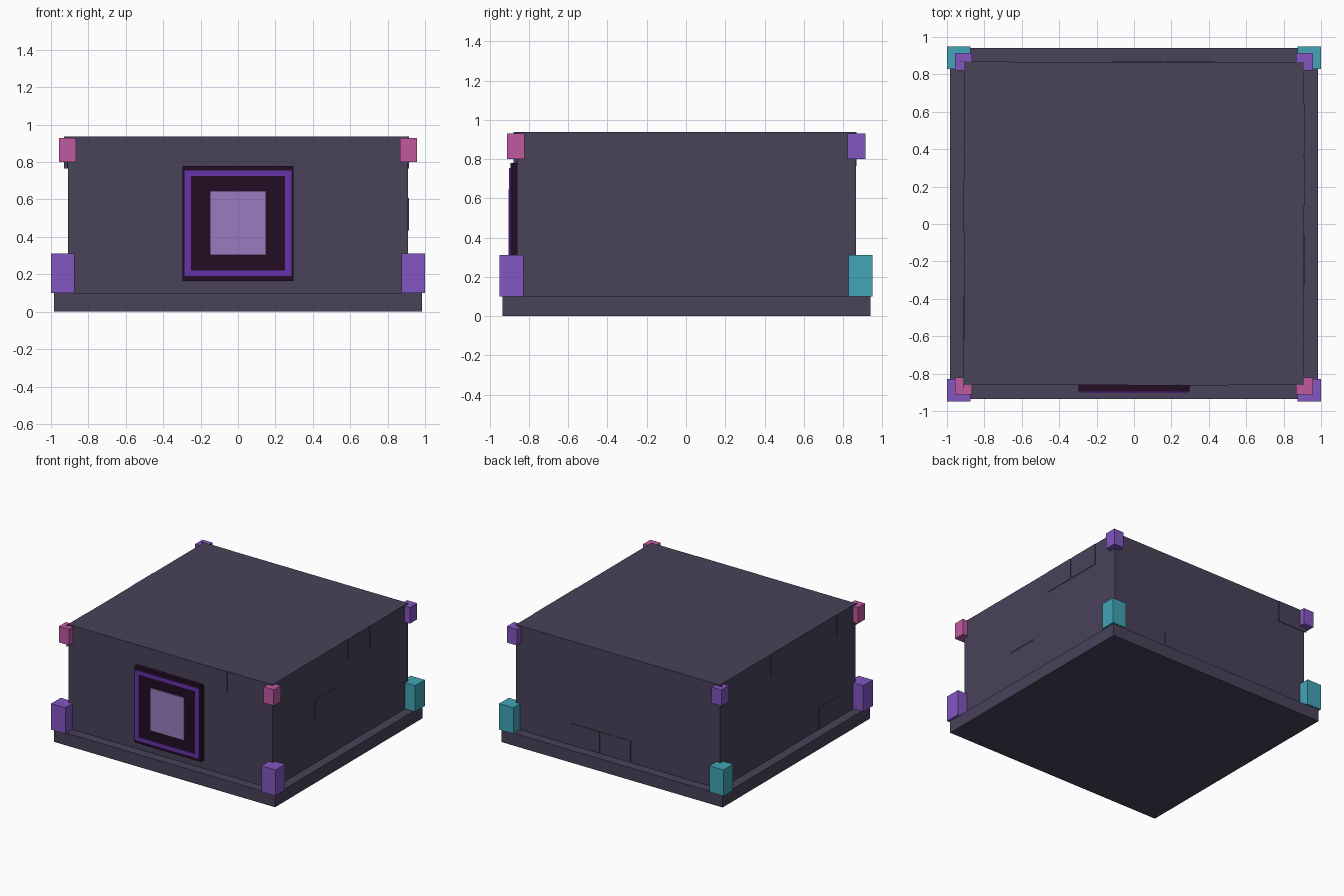
import bpy
import bmesh
from mathutils import Matrix, Vector

cube = bpy.data.objects.get("Cube")
if cube:
    bpy.data.objects.remove(cube, do_unlink=True)


def material(name, hex_code):
    """Flat material from a hex colour, converted to linear."""
    channels = [int(hex_code[i:i + 2], 16) / 255 for i in (0, 2, 4)]
    colour = [c / 12.92 if c <= 0.04 else ((c + 0.055) / 1.055) ** 2.4 for c in channels]
    mat = bpy.data.materials.new(name)
    mat.use_nodes = True
    mat.diffuse_color = (*colour, 1)
    mat.node_tree.nodes["Principled BSDF"].inputs["Base Color"].default_value = (*colour, 1)
    return mat


SLATE = material("slate", "484259")
DARK = material("dark plum", "230D24")
VIOLET = material("deep violet", "6633A8")
LILAC = material("lilac", "9A7CC0")
PURPLE = material("purple", "8257C1")
PINK = material("pink", "C05AA0")
TEAL = material("teal", "42A5B7")


def box(name, x, y, z, mat):
    """Box spanning the given (low, high) ranges."""
    bm = bmesh.new()
    centre = Vector([(a + b) / 2 for a, b in (x, y, z)])
    size = Vector([b - a for a, b in (x, y, z)])
    bmesh.ops.create_cube(bm, size=1, matrix=Matrix.Translation(centre) @ Matrix.Diagonal((*size, 1)))
    mesh = bpy.data.meshes.new(name)
    bm.to_mesh(mesh)
    bm.free()
    mesh.materials.append(mat)
    obj = bpy.data.objects.new(name, mesh)
    bpy.context.collection.objects.link(obj)
    return obj


# Main block on a wider plinth
FRONT, BACK, SIDE, TOP = -0.86, 0.865, 0.91, 0.938
box("plinth", (-0.985, 0.985), (-0.935, 0.94), (0, 0.1), SLATE)
box("body", (-SIDE, SIDE), (FRONT, BACK), (0.1, TOP), SLATE)

# Corner blocks, mirrored left and right
for side, sign in (("left", 1), ("right", -1)):
    low_x = sorted((sign * 0.873, sign * 1.0))
    high_x = sorted((sign * 0.867, sign * 0.957))
    box(f"front_{side}_lower_corner", low_x, (-0.95, -0.828), (0.1, 0.31), PURPLE)
    box(f"back_{side}_lower_corner", low_x, (0.828, 0.95), (0.1, 0.31), TEAL)
    box(f"front_{side}_upper_corner", high_x, (-0.912, -0.822), (0.8, 0.93), PINK)
    box(f"back_{side}_upper_corner", high_x, (0.822, 0.915), (0.8, 0.93), PURPLE)

# Thin wall panels: wall, start along the wall, bottom height
WIDTH, HEIGHT, THICK = 0.265, 0.172, 0.004
LOW, MIDDLE, HIGH = 0.103, 0.435, 0.765
panels = [
    ("front", -0.035, HIGH), ("front", 0.243, HIGH),
    ("left", 0.097, HIGH), ("left", 0.377, HIGH), ("left", -0.325, MIDDLE),
    ("back", -0.93, HIGH), ("back", -0.115, LOW), ("back", 0.163, LOW),
    ("right", -0.04, HIGH), ("right", -0.88, HIGH), ("right", -0.65, LOW),
]
walls = {"front": (FRONT - THICK, FRONT), "back": (BACK, BACK + THICK),
         "left": (SIDE, SIDE + THICK), "right": (-SIDE - THICK, -SIDE)}
for wall, start, bottom in panels:
    along, depth = (start, start + WIDTH), walls[wall]
    x, y = (along, depth) if wall in ("front", "back") else (depth, along)
    box(f"{wall}_wall_panel", x, y, (bottom, bottom + HEIGHT), SLATE)

# Front hatch: backing slab, raised trim and window
FACE = -0.895
box("hatch", (-0.298, 0.298), (FACE, FRONT), (0.165, 0.78), DARK)
trim = (FACE - 0.008, FACE)
for sign in (-1, 1):
    box("hatch_side_trim", sorted((sign * 0.25, sign * 0.285)), trim, (0.19, 0.755), VIOLET)
for bottom in (0.19, 0.725):
    box("hatch_cross_trim", (-0.25, 0.25), trim, (bottom, bottom + 0.03), VIOLET)
box("hatch_window", (-0.15, 0.15), (FACE - 0.0095, FACE), (0.302, 0.645), LILAC)
